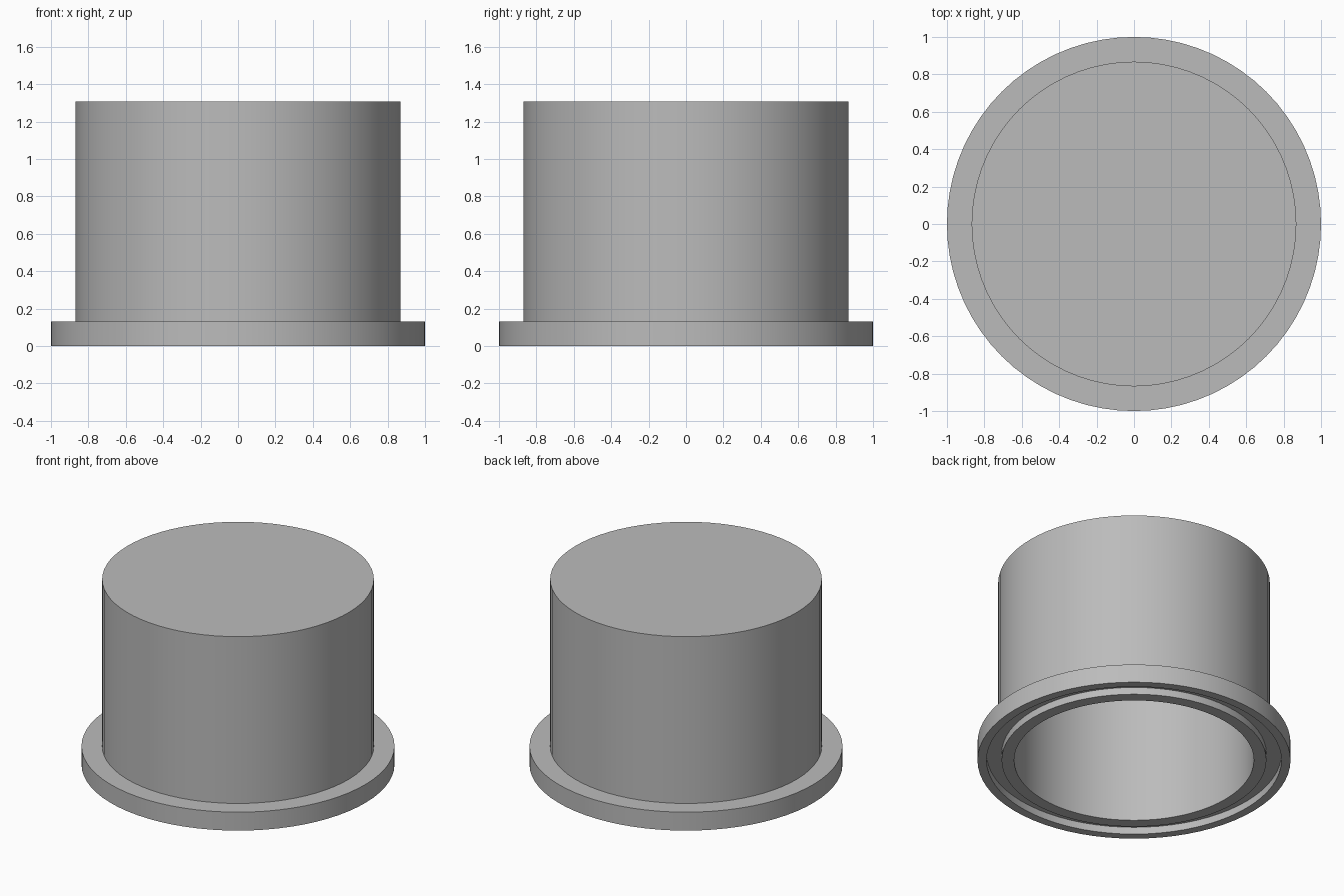
import bpy
import bmesh
from math import radians

cube = bpy.data.objects.get("Cube")
if cube:
    bpy.data.objects.remove(cube, do_unlink=True)

SEGMENTS = 72

# Plain grey metal
grey = bpy.data.materials.new("grey metal")
grey.use_nodes = True
colour = (0.5, 0.5, 0.5, 1)
grey.diffuse_color = colour
grey.node_tree.nodes["Principled BSDF"].inputs["Base Color"].default_value = colour

# Half section: closed top, body wall, flange, seal groove, blind bore
profile = [
    (0, 1.306), (0.868, 1.306), (0.868, 0.13), (1, 0.13), (1, 0),
    (0.942, 0), (0.942, 0.05), (0.846, 0.05), (0.846, 0),
    (0.766, 0), (0.766, 1.2), (0, 1.2),
]

# Spin the section into a solid flanged cap
bm = bmesh.new()
verts = [bm.verts.new((r, 0, z)) for r, z in profile]
edges = [bm.edges.new(pair) for pair in zip(verts, verts[1:])]
bmesh.ops.spin(bm, geom=verts + edges, cent=(0, 0, 0), axis=(0, 0, 1),
               angle=radians(360), steps=SEGMENTS, use_merge=True)
bmesh.ops.remove_doubles(bm, verts=bm.verts[:], dist=0.0001)
bmesh.ops.recalc_face_normals(bm, faces=bm.faces[:])
mesh = bpy.data.meshes.new("flanged_cap")
bm.to_mesh(mesh)
bm.free()
mesh.materials.append(grey)

cap = bpy.data.objects.new("flanged_cap", mesh)
bpy.context.collection.objects.link(cap)
bpy.context.view_layer.objects.active = cap
cap.select_set(True)
bpy.ops.object.shade_smooth_by_angle(angle=radians(30))
